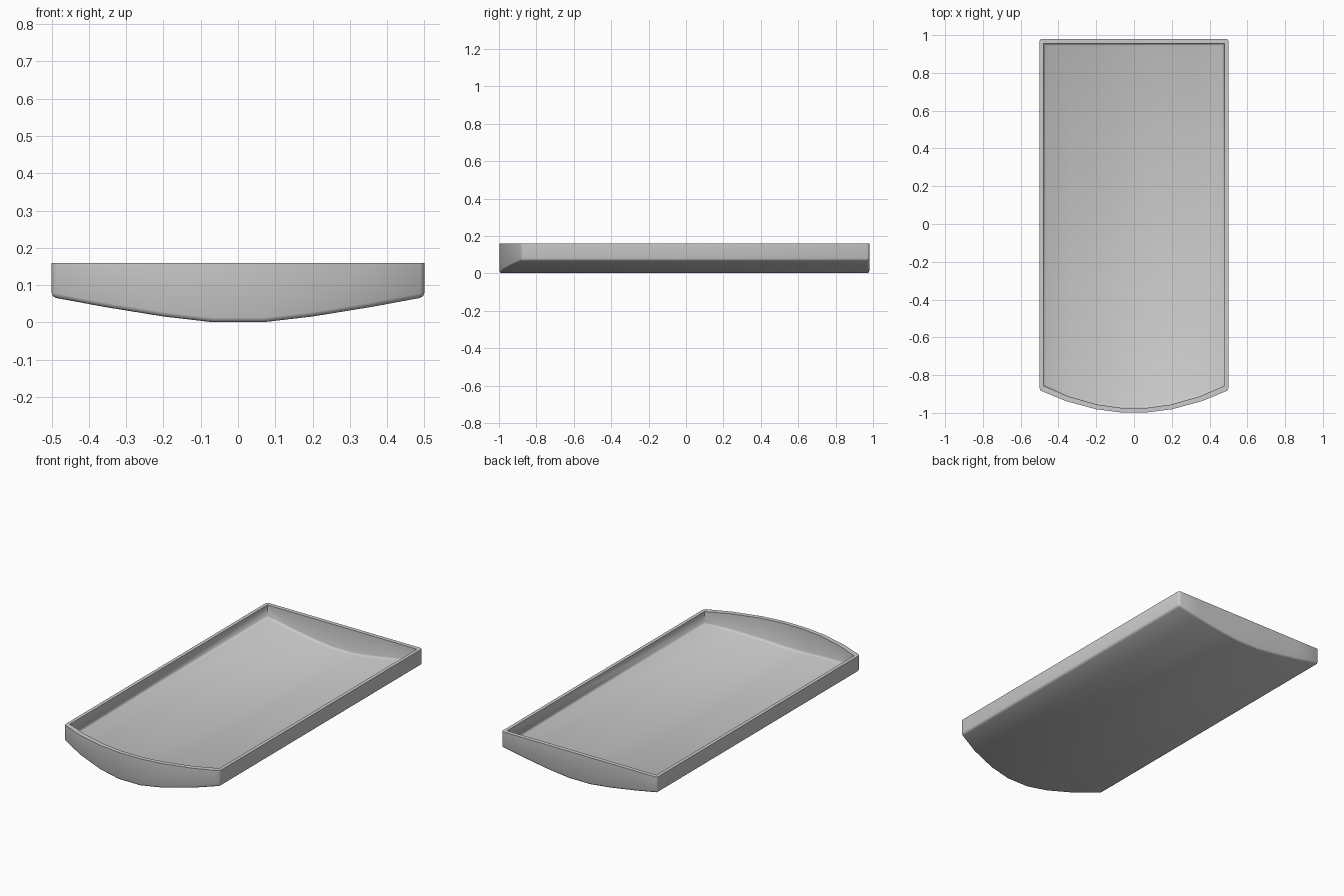
import bpy
import bmesh

# Remove the default cube
cube = bpy.data.objects.get("Cube")
if cube:
    bpy.data.objects.remove(cube, do_unlink=True)

RIM_Z = 0.16
BACK_Y = 0.98
WALL = 0.02
# Half of the belly curve: (x, z)
HALF = [(0.07, 0.001), (0.2, 0.016), (0.36, 0.042), (0.5, 0.068)]
BELLY = [(-x, z) for x, z in reversed(HALF)] + HALF

# Tray material
grey = bpy.data.materials.new("plain grey")
grey.use_nodes = True
colour = (0.6, 0.6, 0.6, 1)
grey.diffuse_color = colour
grey.node_tree.nodes["Principled BSDF"].inputs["Base Color"].default_value = colour

bm = bmesh.new()


def shell(inset, lift):
    """Bowed box open at the top; returns its rim loop, floor edges and corner edges."""
    rows = {"front_low": [], "front_top": [], "back_low": [], "back_top": []}
    for x, z in BELLY:
        px = x * (0.5 - inset) / 0.5
        front = -1 + 0.12 * (x / 0.5) ** 2 + inset * 1.2
        back = BACK_Y - inset * 1.2
        rows["front_low"].append(bm.verts.new((px, front, z + lift)))
        rows["front_top"].append(bm.verts.new((px, front, RIM_Z)))
        rows["back_low"].append(bm.verts.new((px, back, z + lift)))
        rows["back_top"].append(bm.verts.new((px, back, RIM_Z)))
    fl, ft, bl, bt = rows.values()
    for i in range(len(BELLY) - 1):
        bm.faces.new((fl[i], bl[i], bl[i + 1], fl[i + 1]))
        bm.faces.new((fl[i], fl[i + 1], ft[i + 1], ft[i]))
        bm.faces.new((bl[i + 1], bl[i], bt[i], bt[i + 1]))
    for i in (0, -1):
        bm.faces.new((fl[i], ft[i], bt[i], bl[i]))
    low = fl + bl[::-1]
    floor_edges = [bm.edges.get((low[i - 1], low[i])) for i in range(len(low))]
    corners = [bm.edges.get((a[i], b[i])) for a, b in ((fl, ft), (bl, bt)) for i in (0, -1)]
    return ft + bt[::-1], floor_edges, corners


# Outer skin, inner skin and the flat rim between them
outer_rim, outer_floor, outer_corners = shell(0, 0)
inner_rim, inner_floor, inner_corners = shell(WALL, 0.02)
for i in range(len(outer_rim)):
    bm.faces.new((outer_rim[i - 1], outer_rim[i], inner_rim[i], inner_rim[i - 1]))
bmesh.ops.recalc_face_normals(bm, faces=bm.faces)

# Crisp inside corners
for edge in inner_corners:
    edge.smooth = False

# Soft outer edges and a small fillet around the floor
bmesh.ops.bevel(bm, geom=outer_floor + outer_corners + inner_floor,
                offset=0.012, segments=2, profile=0.5, affect="EDGES")

# Smooth skins with a sharp rim
for face in bm.faces:
    face.smooth = True
for edge in bm.edges:
    if all(v.co.z > RIM_Z - 0.001 for v in edge.verts):
        edge.smooth = False

mesh = bpy.data.meshes.new("tray")
bm.to_mesh(mesh)
bm.free()
mesh.materials.append(grey)
tray = bpy.data.objects.new("tray", mesh)
bpy.context.collection.objects.link(tray)
